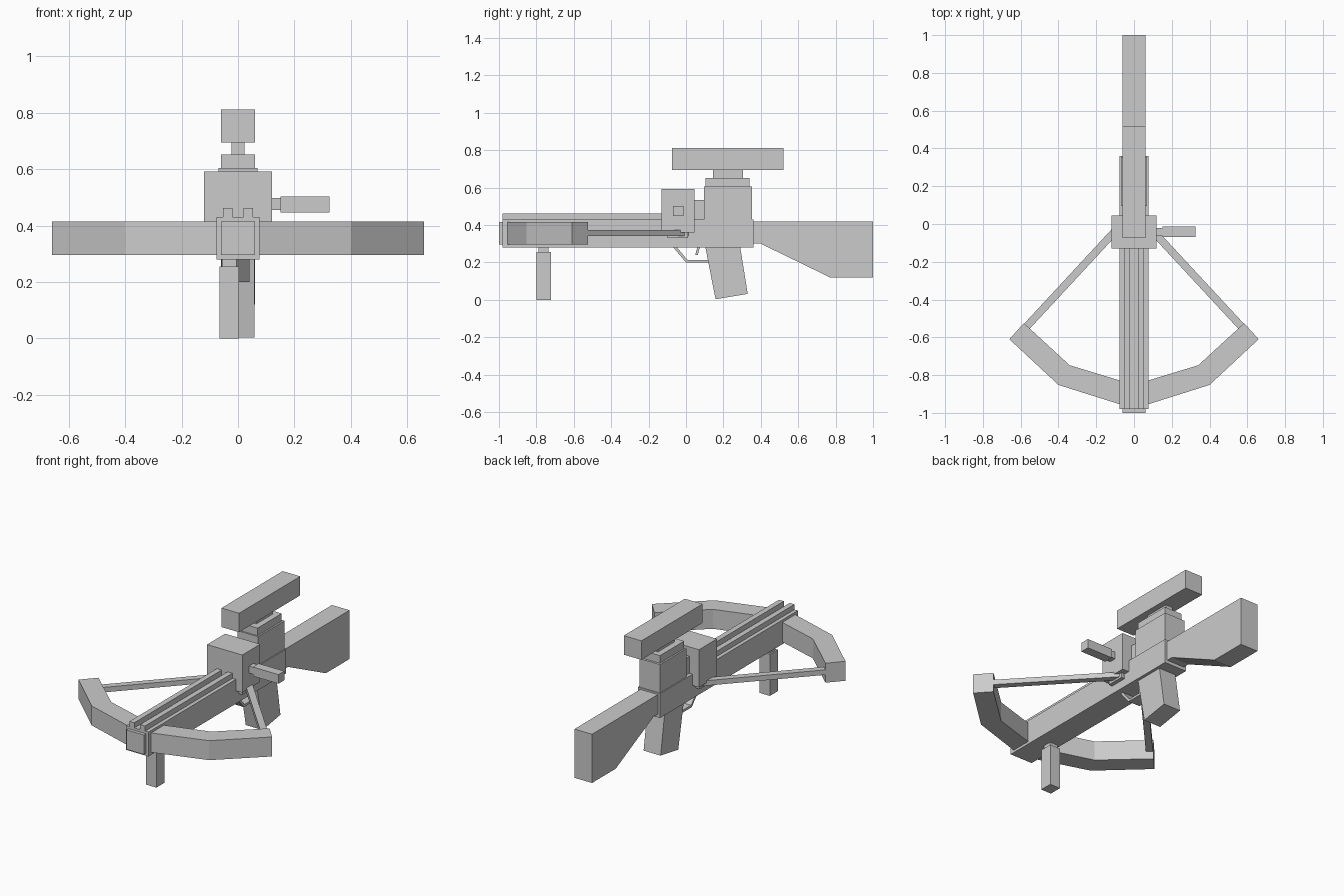
import bpy, bmesh, math
from mathutils import Vector

cube = bpy.data.objects.get("Cube")
if cube:
    bpy.data.objects.remove(cube, do_unlink=True)

grey = bpy.data.materials.new("plain_grey")
grey.use_nodes = True
COLOUR = (0.6, 0.6, 0.6, 1)
grey.diffuse_color = COLOUR
grey.node_tree.nodes["Principled BSDF"].inputs["Base Color"].default_value = COLOUR


def prism(name, bottom, top):
    """Closed solid between two matching outlines."""
    bm = bmesh.new()
    a = [bm.verts.new(p) for p in bottom]
    b = [bm.verts.new(p) for p in top]
    n = len(a)
    bm.faces.new(a)
    bm.faces.new(b)
    for i in range(n):
        j = (i + 1) % n
        bm.faces.new((a[i], a[j], b[j], b[i]))
    bmesh.ops.recalc_face_normals(bm, faces=bm.faces)
    mesh = bpy.data.meshes.new(name)
    bm.to_mesh(mesh)
    bm.free()
    mesh.materials.append(grey)
    obj = bpy.data.objects.new(name, mesh)
    bpy.context.collection.objects.link(obj)
    return obj


def plan(name, pts, z0, z1):
    """Outline in x, y raised from z0 to z1."""
    return prism(name, [(x, y, z0) for x, y in pts], [(x, y, z1) for x, y in pts])


def side(name, pts, x0, x1):
    """Outline in y, z spread from x0 to x1."""
    return prism(name, [(x0, y, z) for y, z in pts], [(x1, y, z) for y, z in pts])


def box(name, x0, x1, y0, y1, z0, z1):
    return plan(name, [(x0, y0), (x1, y0), (x1, y1), (x0, y1)], z0, z1)


def strip(a, b, width):
    """Four corners of a straight strip from a to b."""
    a, b = Vector(a), Vector(b)
    d = (b - a).normalized() * width / 2
    s = Vector((-d.y, d.x))
    return [tuple(p) for p in (a + s, b + s, b - s, a - s)]


# Main rail body and nose cap
box("body", -0.076, 0.076, -0.98, 0.36, 0.28, 0.43)
box("nose_cap", -0.06, 0.06, -1.0, -0.97, 0.295, 0.415)

# Receiver, its link and the rear housing
box("receiver", -0.12, 0.12, -0.13, 0.045, 0.36, 0.592)
box("string_catch", -0.1, 0.1, -0.1, 0.01, 0.33, 0.36)
box("receiver_link", -0.055, 0.055, 0.04, 0.1, 0.42, 0.535)
box("rear_housing", -0.07, 0.07, 0.096, 0.354, 0.42, 0.605)

# Cocking handle on the left
box("handle_stem", 0.115, 0.155, -0.064, -0.02, 0.455, 0.498)
box("handle_grip", 0.15, 0.325, -0.07, -0.013, 0.447, 0.503)

# Sight with its mount
box("sight_base", -0.06, 0.06, 0.105, 0.34, 0.6, 0.652)
box("sight_post", -0.023, 0.023, 0.145, 0.305, 0.65, 0.698)
box("sight", -0.06, 0.06, -0.075, 0.52, 0.695, 0.812)

# Shoulder stock and pistol grip
side("stock", [(0.35, 0.42), (1.0, 0.42), (1.0, 0.12), (0.77, 0.12),
               (0.4, 0.3), (0.35, 0.3)], -0.06, 0.06)
side("pistol_grip", [(0.1, 0.3), (0.287, 0.3), (0.33, 0.032), (0.158, 0.003)],
     -0.058, 0.058)

# Front grip hangs slightly to the right
box("front_grip", -0.066, 0.004, -0.8, -0.722, 0.0, 0.255)
box("front_grip_neck", -0.057, -0.005, -0.788, -0.734, 0.25, 0.285)

# Trigger and guard
side("trigger_guard", [(-0.072, 0.285), (0.0, 0.2), (0.13, 0.2), (0.13, 0.214),
                       (0.007, 0.214), (-0.052, 0.285)], -0.04, 0.04)
side("trigger", strip((0.07, 0.29), (0.056, 0.24), 0.013), -0.012, 0.012)

# Mirrored arrow rails, bow limbs and strings
LIMB = [(0.07, -0.956), (0.4, -0.852), (0.66, -0.61), (0.583, -0.525),
        (0.34, -0.748), (0.07, -0.83)]
for s, tag in ((1, "left"), (-1, "right")):
    box(f"arrow_rail_{tag}", s * 0.02, s * 0.053, -0.98, -0.125, 0.425, 0.462)
    plan(f"bow_limb_{tag}", [(s * x, y) for x, y in LIMB], 0.295, 0.415)
    cord = strip((0.575, -0.55), (0.065, 0.0), 0.04)
    plan(f"bow_string_{tag}", [(s * x, y) for x, y in cord], 0.342, 0.373)
